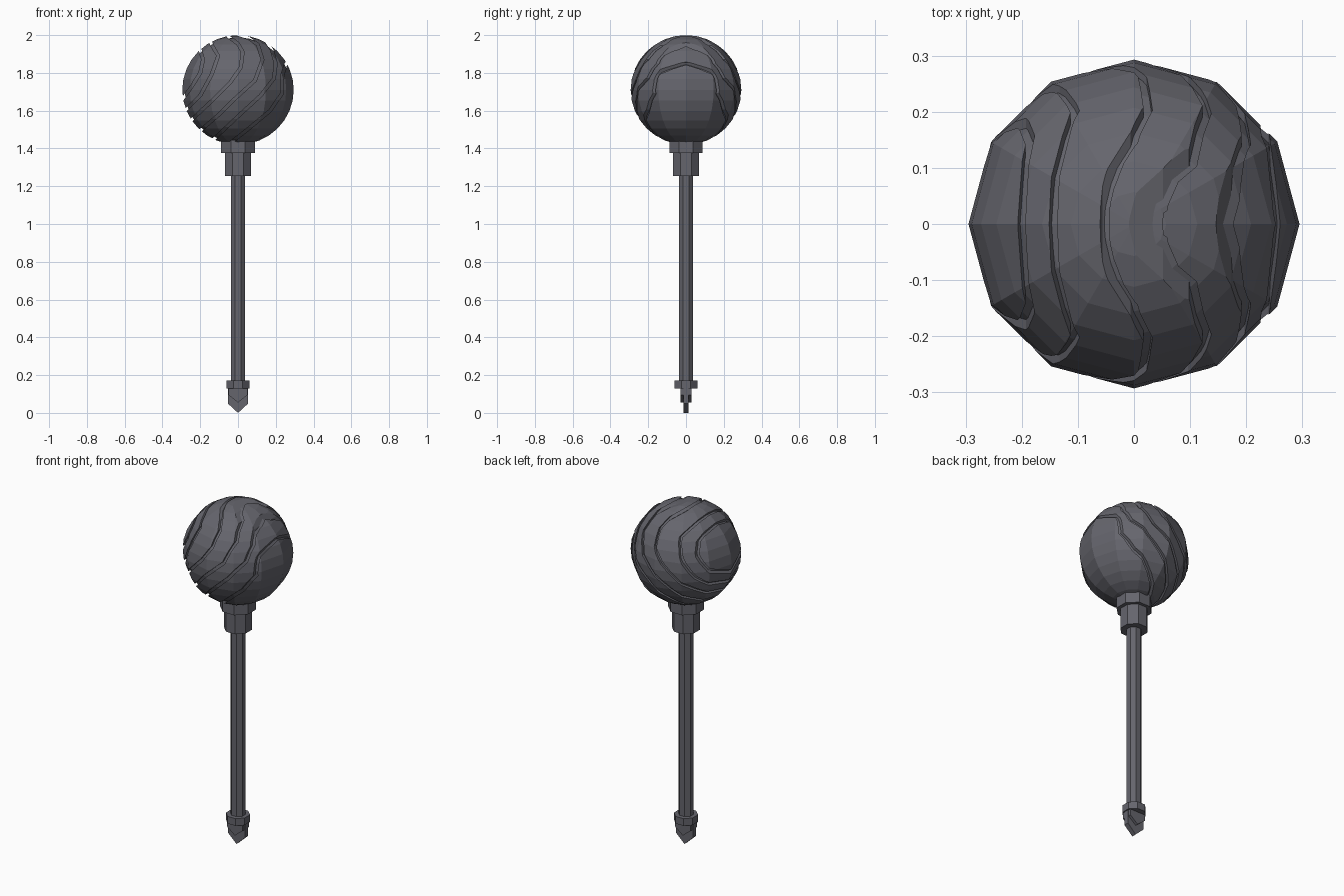
import bpy, bmesh, math
from mathutils import Vector, Matrix

if "Cube" in bpy.data.objects:
    bpy.data.objects.remove(bpy.data.objects["Cube"])

mat = bpy.data.materials.new("dark slate grey")
mat.diffuse_color = (0.13, 0.13, 0.152, 1)
mat.use_nodes = True
mat.node_tree.nodes["Principled BSDF"].inputs["Base Color"].default_value = mat.diffuse_color


def finish(bm, name):
    bmesh.ops.recalc_face_normals(bm, faces=bm.faces)
    me = bpy.data.meshes.new(name)
    bm.to_mesh(me)
    bm.free()
    me.materials.append(mat)
    ob = bpy.data.objects.new(name, me)
    bpy.context.collection.objects.link(ob)
    return ob


def prism(name, rx, ry, z0, z1, n=8):
    """Upright n-sided prism with flats facing the axes."""
    bm = bmesh.new()
    bmesh.ops.create_cone(bm, cap_ends=True, segments=n, radius1=1, radius2=1, depth=1)
    k = 1 / math.cos(math.pi / n)
    bmesh.ops.rotate(bm, verts=bm.verts, matrix=Matrix.Rotation(math.pi / n, 3, 'Z'))
    for v in bm.verts:
        v.co = (v.co.x * rx * k, v.co.y * ry * k, z0 if v.co.z < 0 else z1)
    return finish(bm, name)


def extrude_y(bm, outline, half):
    """Extrude an x-z outline to both sides of y = 0."""
    f = bm.faces.new([bm.verts.new((x, -half, z)) for x, z in outline])
    r = bmesh.ops.extrude_face_region(bm, geom=[f])
    for v in r["geom"]:
        if isinstance(v, bmesh.types.BMVert):
            v.co.y = half


def ball(name, s):
    bm = bmesh.new()
    bmesh.ops.create_uvsphere(bm, u_segments=12, v_segments=16, radius=1)
    for v in bm.verts:
        v.co = (v.co.x * .295 * s, v.co.y * .293 * s, 1.71 + v.co.z * .29 * s)
    return finish(bm, name)


# Swirling grooves: centre lines in the front view
grooves = [
    [(.31, 1.885), (.255, 1.85), (.235, 1.79), (.232, 1.69), (.17, 1.6), (.05, 1.50), (-.09, 1.39)],
    [(.13, 2.02), (.155, 1.96), (.18, 1.92), (.2, 1.85), (.19, 1.77), (.12, 1.68), (0, 1.57), (-.17, 1.41)],
    [(-.03, 2.015), (.055, 1.985), (.105, 1.95), (.13, 1.87), (.09, 1.76), (-.02, 1.66), (-.1, 1.58), (-.24, 1.46)],
    [(-.07, 2.03), (-.05, 1.99), (0, 1.955), (.025, 1.91), (.015, 1.83), (-.04, 1.75), (-.13, 1.66), (-.29, 1.51)],
    [(-.165, 2.02), (-.14, 1.95), (-.105, 1.89), (-.14, 1.79), (-.2, 1.68), (-.34, 1.54)],
    [(-.23, 1.98), (-.2, 1.92), (-.185, 1.87), (-.2, 1.80), (-.25, 1.72), (-.34, 1.6)],
]
bm = bmesh.new()
for g in grooves:
    pts = [Vector(p) for p in g]
    left, right = [], []
    for i, p in enumerate(pts):
        t = (pts[min(i + 1, len(pts) - 1)] - pts[max(i - 1, 0)]).normalized()
        n = Vector((-t.y, t.x)) * .008
        left.append(p + n)
        right.append(p - n)
    extrude_y(bm, left + right[::-1], .4)
cutter = finish(bm, "groove_cutter")
cutter.hide_render = True

# Ball head: grooved shell joined with a slightly smaller core
head = ball("ball_head", 1)
core = ball("ball_core", .957)
core.hide_render = True
for op, other in (('DIFFERENCE', cutter), ('UNION', core)):
    m = head.modifiers.new(op.lower(), 'BOOLEAN')
    m.operation, m.object, m.solver = op, other, 'EXACT'
bpy.context.view_layer.objects.active = head
for m in list(head.modifiers):
    bpy.ops.object.modifier_apply(modifier=m.name)
for o in (cutter, core):
    bpy.data.objects.remove(o)

# Shaft and collars
prism("shaft", .038, .036, .15, 1.28)
prism("upper_collar", .09, .088, 1.375, 1.445)
prism("lower_collar", .07, .07, 1.255, 1.375)
prism("foot_collar", .06, .06, .13, .172)

# Pointed foot: thick inner block and thin blade
for name, w, shoulder, tip, half in (("foot_block", .05, .095, .055, .03),
                                     ("foot_blade", .054, .05, 0, .014)):
    bm = bmesh.new()
    extrude_y(bm, [(-w, .135), (-w, shoulder), (0, tip), (w, shoulder), (w, .135)], half)
    finish(bm, name)
